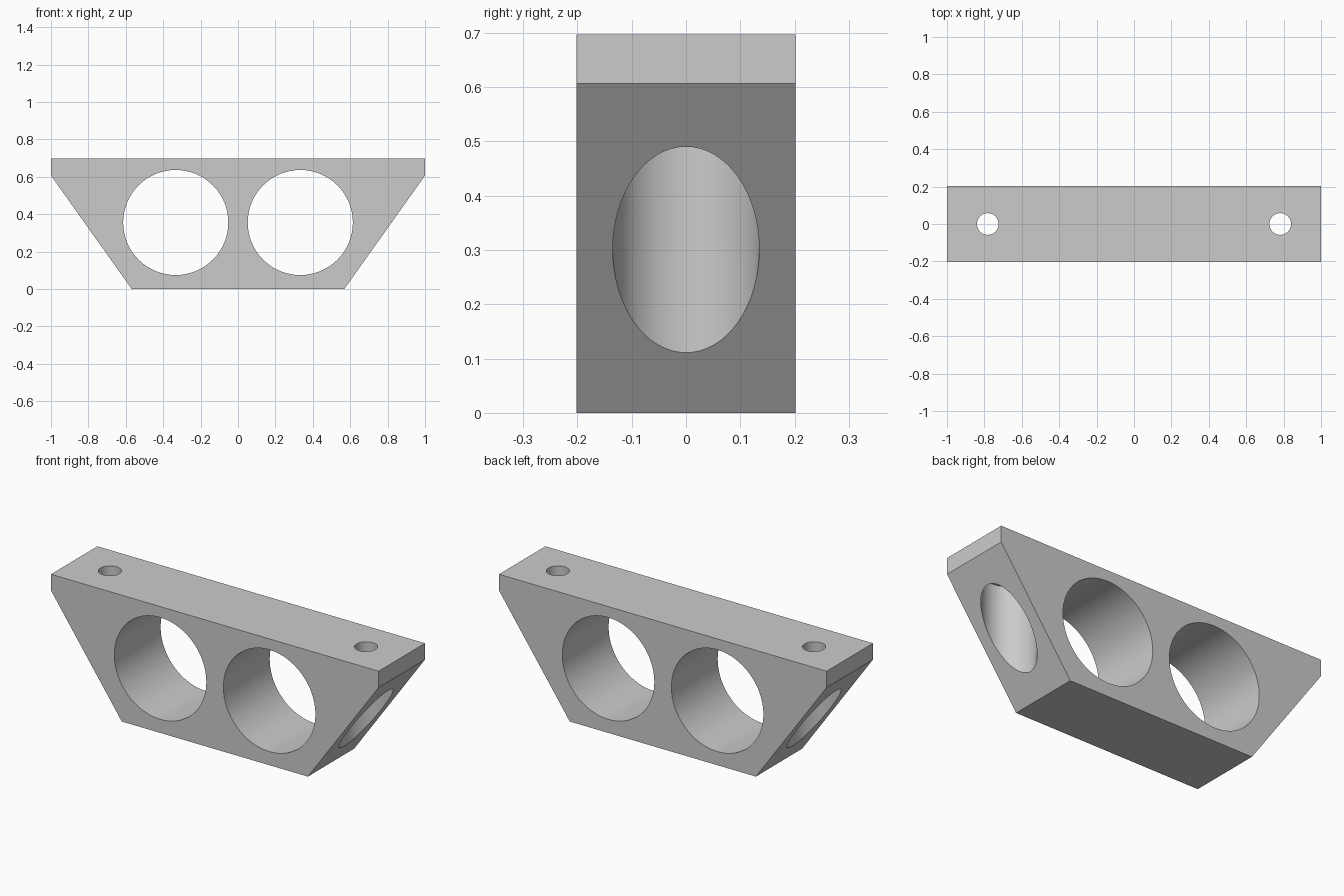
import bpy, bmesh
from math import pi

cube = bpy.data.objects.get("Cube")
if cube:
    bpy.data.objects.remove(cube, do_unlink=True)

TOP, HALF_DEPTH = 0.697, 0.202
SHOULDER = 0.607                     # top of the slope and of the screw pockets

# Plain grey material
grey = bpy.data.materials.new("grey")
grey.use_nodes = True
color = (0.6, 0.6, 0.6, 1)
grey.diffuse_color = color
grey.node_tree.nodes["Principled BSDF"].inputs["Base Color"].default_value = color

# Tapered block: front outline extruded through the depth
outline = [(-0.568, 0), (0.568, 0), (1, SHOULDER), (1, TOP), (-1, TOP), (-1, SHOULDER)]
bm = bmesh.new()
face = bm.faces.new([bm.verts.new((x, -HALF_DEPTH, z)) for x, z in outline])
new = bmesh.ops.extrude_face_region(bm, geom=[face])["geom"]
bmesh.ops.translate(bm, vec=(0, 2 * HALF_DEPTH, 0),
                    verts=[v for v in new if isinstance(v, bmesh.types.BMVert)])
bmesh.ops.recalc_face_normals(bm, faces=bm.faces)
mesh = bpy.data.meshes.new("holder_block")
bm.to_mesh(mesh)
bm.free()
mesh.materials.append(grey)
block = bpy.data.objects.new("holder_block", mesh)
bpy.context.collection.objects.link(block)


def drill(name, radius, depth, location, rotation=(0, 0, 0)):
    """Cut a round hole in the block."""
    bpy.ops.mesh.primitive_cylinder_add(vertices=64, radius=radius, depth=depth,
                                        location=location, rotation=rotation)
    cutter = bpy.context.object
    cutter.name = name
    cutter.data.materials.append(grey)
    mod = block.modifiers.new(name, 'BOOLEAN')
    mod.operation, mod.solver, mod.object = 'DIFFERENCE', 'EXACT', cutter
    bpy.context.view_layer.objects.active = block
    bpy.ops.object.modifier_apply(modifier=name)
    bpy.data.objects.remove(cutter, do_unlink=True)


for side in (-1, 1):
    # Large round opening, screw hole, and the screw-head pocket open to the slope
    drill("round_opening", 0.281, 1, (side * 0.333, 0, 0.356), (pi / 2, 0, 0))
    drill("screw_hole", 0.058, 1, (side * 0.782, 0, 0.6))
    drill("screw_pocket", 0.135, 1, (side * 0.782, 0, SHOULDER - 0.5))

# Smooth hole walls, sharp edges
bpy.ops.object.select_all(action='DESELECT')
block.select_set(True)
bpy.context.view_layer.objects.active = block
bpy.ops.object.shade_smooth_by_angle(angle=pi / 6)
